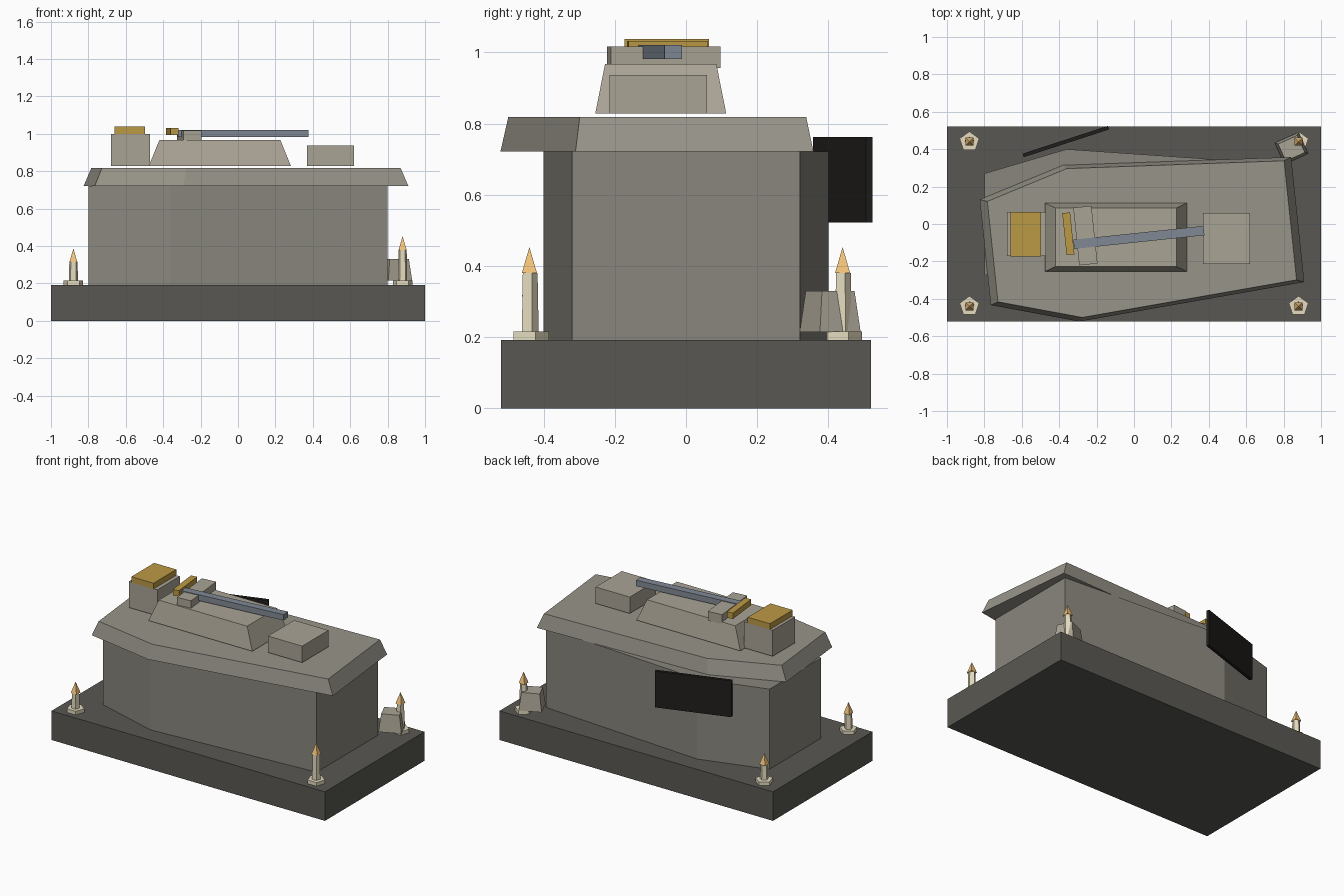
import bpy, bmesh
from math import radians
from mathutils import Matrix

if "Cube" in bpy.data.objects:
    bpy.data.objects.remove(bpy.data.objects["Cube"])


def material(name, *rgb):
    m = bpy.data.materials.new(name)
    m.diffuse_color = (*rgb, 1)
    m.use_nodes = True
    m.node_tree.nodes["Principled BSDF"].inputs["Base Color"].default_value = m.diffuse_color
    return m


DARK = material("dark_stone", .10, .097, .085)
STONE = material("stone", .25, .24, .205)
LIDST = material("lid_stone", .31, .295, .25)
PALE = material("pale_stone", .40, .37, .30)
GOLD = material("gold", .50, .32, .06)
STEEL = material("steel", .22, .25, .30)
BLACK = material("black", .014, .013, .012)
IVORY = material("wax", .78, .71, .52)
FLAME = material("flame", .90, .55, .20)


def finish(name, bm, mat, x=0, y=0, z=0, angle=0):
    bmesh.ops.recalc_face_normals(bm, faces=bm.faces)
    me = bpy.data.meshes.new(name)
    bm.to_mesh(me)
    bm.free()
    me.materials.append(mat)
    ob = bpy.data.objects.new(name, me)
    ob.location = (x, y, z)
    ob.rotation_euler.z = radians(angle)
    bpy.context.collection.objects.link(ob)
    return ob


def prism(name, outline, z0, z1, mat, x=0, y=0, angle=0, bottom=1, top=1):
    """Extrude an outline from z0 to z1, scaling it at each end."""
    bm = bmesh.new()
    lo = [bm.verts.new((px * bottom, py * bottom, z0)) for px, py in outline]
    hi = [bm.verts.new((px * top, py * top, z1)) for px, py in outline]
    bm.faces.new(lo)
    bm.faces.new(hi)
    n = len(outline)
    for i in range(n):
        j = (i + 1) % n
        bm.faces.new((lo[i], lo[j], hi[j], hi[i]))
    return finish(name, bm, mat, x, y, 0, angle)


def block(name, x, y, sx, sy, z0, z1, mat, angle=0, top=1):
    a, b = sx / 2, sy / 2
    rect = [(-a, -b), (a, -b), (a, b), (-a, b)]
    return prism(name, rect, z0, z1, mat, x, y, angle, 1, top)


def cone(name, x, y, z0, z1, r0, r1, sides, mat, angle=0):
    bm = bmesh.new()
    bmesh.ops.create_cone(bm, cap_ends=True, segments=sides, radius1=r0, radius2=r1,
                          depth=z1 - z0, matrix=Matrix.Translation((0, 0, (z0 + z1) / 2)))
    return finish(name, bm, mat, x, y, 0, angle)


# Plinth, coffin-shaped chest and its skewed lid
half = [(-.8, .27), (-.36, .4), (.8, .32)]
coffin = half + [(px, -py) for px, py in reversed(half)]
block("plinth", 0, 0, 2, 1.04, 0, .192, DARK)
prism("chest", coffin, .192, .722, STONE)
prism("lid", coffin, .722, .818, LIDST, .04, -.064, 6, bottom=1.05)

# Reclining figure: torso, head, feet, hands and crown
block("figure_torso", -.097, -.071, .76, .368, .828, .968, PALE, top=.85)
block("figure_head", -.575, -.053, .208, .235, .828, 1.0, PALE)
block("figure_feet", .495, -.078, .25, .274, .828, .937, PALE)
block("figure_hands", -.26, -.062, .098, .31, .956, 1.017, PALE, 6)
block("crown", -.578, -.054, .162, .238, 1.0, 1.038, GOLD)

# Sword laid along the figure
block("sword_blade", .026, -.072, .70, .05, .982, 1.021, STEEL, 6)
block("sword_guard", -.351, -.052, .042, .225, .993, 1.032, GOLD, 6)

# Dark panel leaning out behind the chest
block("back_panel", -.364, .441, .48, .02, .522, .762, BLACK, 18)

# Candles on the corners, taller on the right
for sx in (-1, 1):
    stem_top = .38 if sx > 0 else .314
    for sy in (-1, 1):
        x, y = sx * .88, sy * .44
        tag = ("front" if sy < 0 else "back") + ("_left" if sx < 0 else "_right")
        cone("candle_dish_" + tag, x, y, .192, .216, .055, .055, 5, IVORY)
        cone("candle_stem_" + tag, x, y, .214, stem_top, .026, .023, 5, IVORY)
        cone("candle_flame_" + tag, x, y, stem_top, stem_top + .073, .030, 0, 4, FLAME, 45)

# Loose tapered stone at the back right corner
block("loose_stone", .842, .405, .14, .125, .215, .33, PALE, 24, top=.8)
